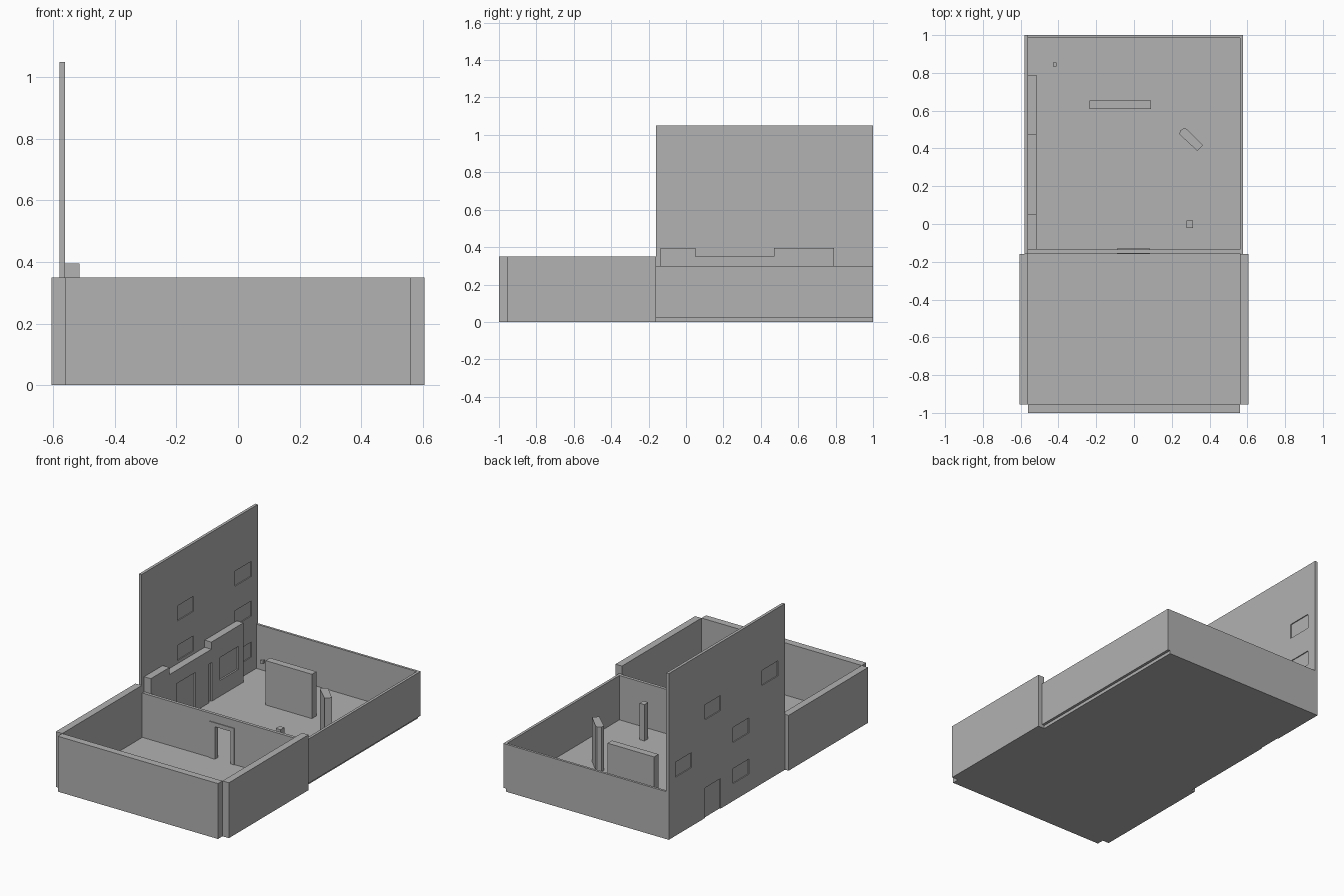
import bpy, bmesh
from mathutils import Vector

cube = bpy.data.objects.get("Cube")
if cube:
    bpy.data.objects.remove(cube, do_unlink=True)

GREY = (0.445, 0.445, 0.445, 1.0)
grey = bpy.data.materials.new("plain_grey")
grey.use_nodes = True
grey.diffuse_color = GREY
grey.node_tree.nodes["Principled BSDF"].inputs["Base Color"].default_value = GREY

FLOOR, WALL, YARD = 0.02, 0.30, 0.35      # key heights
INNER, LEDGE = -0.562, -0.515             # inner faces of tall wall and parapet


def finish(name, bm):
    bmesh.ops.recalc_face_normals(bm, faces=bm.faces)
    mesh = bpy.data.meshes.new(name)
    bm.to_mesh(mesh)
    bm.free()
    mesh.materials.append(grey)
    obj = bpy.data.objects.new(name, mesh)
    bpy.context.collection.objects.link(obj)
    return obj


def prism(name, points, offset):
    """Extrude a flat outline along an offset."""
    bm = bmesh.new()
    face = bm.faces.new([bm.verts.new(p) for p in points])
    made = bmesh.ops.extrude_face_region(bm, geom=[face])["geom"]
    top = [v for v in made if isinstance(v, bmesh.types.BMVert)]
    bmesh.ops.translate(bm, verts=top, vec=Vector(offset))
    return finish(name, bm)


def box(name, x, y, z):
    base = [(x[0], y[0], z[0]), (x[1], y[0], z[0]), (x[1], y[1], z[0]), (x[0], y[1], z[0])]
    return prism(name, base, (0, 0, z[1] - z[0]))


def recess(target, face_x, depth, panels):
    """Sink rectangular panels (y range, z range) into a face along x."""
    for y, z in panels:
        cutter = box("panel_cutter", (face_x - depth, face_x + depth), y, z)
        cutter.hide_render = True
        mod = target.modifiers.new("recess", "BOOLEAN")
        mod.operation = "DIFFERENCE"
        mod.solver = "EXACT"
        mod.object = cutter
        bpy.context.view_layer.objects.active = target
        bpy.ops.object.modifier_apply(modifier=mod.name)
        bpy.data.objects.remove(cutter, do_unlink=True)


# Floor slab
box("floor", (INNER, 0.56), (-0.955, 1), (0, FLOOR))

# Front yard walls
box("yard_front_wall", (-0.56, 0.56), (-1, -0.955), (0, YARD))
for side, name in ((1, "yard_left_wall"), (-1, "yard_right_wall")):
    box(name, sorted((side * 0.56, side * 0.605)), (-0.955, -0.16), (0, YARD))

# Back and left walls of the room in one corner piece
corner = [(INNER, 1), (0.577, 1), (0.577, -0.16), (0.56, -0.16), (0.56, 0.985), (INNER, 0.985)]
prism("room_corner_wall", [(x, y, FLOOR) for x, y in corner], (0, 0, WALL - FLOOR))


# Dividing wall and door frame, each an arch outline
def arch(name, outer, inner, top, head, y):
    pts = [(outer[0], FLOOR), (inner[0], FLOOR), (inner[0], head), (inner[1], head),
           (inner[1], FLOOR), (outer[1], FLOOR), (outer[1], top), (outer[0], top)]
    return prism(name, [(x, y[0], z) for x, z in pts], (0, y[1] - y[0], 0))


arch("dividing_wall", (INNER, 0.56), (-0.07, 0.07), WALL, 0.24, (-0.155, -0.135))
arch("door_frame", (-0.09, 0.085), (-0.05, 0.06), 0.25, 0.225, (-0.16, -0.13))

# Tall side wall with sunken windows on both faces
tall_wall = box("tall_wall", (-0.58, INNER), (-0.16, 1), (0, 1.05))
ROWS = {"high": (0.62, 0.715), "mid": (0.37, 0.465), "low": (0.11, 0.205)}
COLS = {"front": (-0.09, 0.07), "near": (0.2, 0.36), "door": (0.485, 0.64), "back": (0.775, 0.935)}
inside = [("near", "high"), ("near", "mid"), ("back", "high"), ("back", "mid"), ("back", "low")]
outside = [("front", "high"), ("door", "high"), ("near", "mid"), ("near", "low"), ("back", "mid")]
recess(tall_wall, INNER, 0.006, [(COLS[c], ROWS[r]) for c, r in inside])
recess(tall_wall, -0.58, 0.006,
       [(COLS[c], ROWS[r]) for c, r in outside] + [(COLS["door"], (-0.01, 0.19))])

# Stepped inner parapet with sunken doors and window
steps = [(-0.135, FLOOR), (0.79, FLOOR), (0.79, 0.395), (0.47, 0.395),
         (0.47, YARD), (0.05, YARD), (0.05, 0.395), (-0.135, 0.395)]
parapet = prism("stepped_parapet", [(INNER, y, z) for y, z in steps], (LEDGE - INNER, 0, 0))
recess(parapet, LEDGE, 0.01, [((0.12, 0.31), (0, 0.265)), ((0.445, 0.475), (0, 0.265)),
                              ((0.555, 0.74), (0.12, 0.265))])

# Free-standing pieces in the room
box("screen_wall", (-0.235, 0.09), (0.61, 0.655), (FLOOR, WALL))
box("post", (0.278, 0.312), (-0.02, 0.018), (FLOOR, 0.25))
box("small_block", (-0.43, -0.41), (0.835, 0.855), (0.145, 0.165))
slab = [(0.24, 0.475), (0.245, 0.495), (0.265, 0.508), (0.28, 0.503), (0.365, 0.417), (0.335, 0.387)]
prism("angled_slab", [(x, y, FLOOR) for x, y in slab], (0, 0, WALL - FLOOR))
